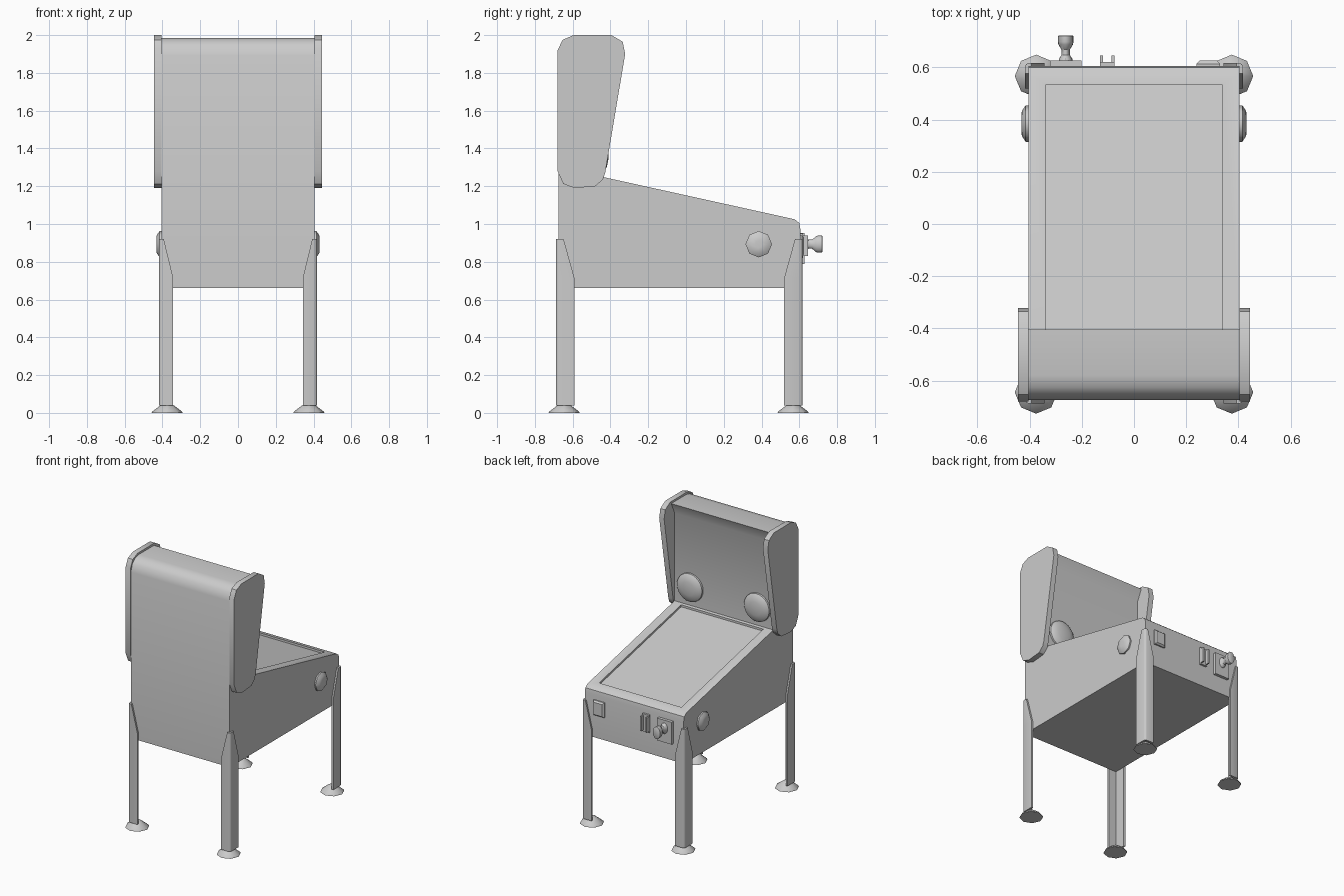
import bpy, bmesh, math
from mathutils import Matrix, Vector

cube = bpy.data.objects.get("Cube")
if cube:
    bpy.data.objects.remove(cube, do_unlink=True)

grey = bpy.data.materials.new("plain grey")
grey.use_nodes = True
grey.diffuse_color = (0.6, 0.6, 0.6, 1)
grey.node_tree.nodes["Principled BSDF"].inputs["Base Color"].default_value = (0.6, 0.6, 0.6, 1)


def finish(name, bm, angle=35):
    bmesh.ops.recalc_face_normals(bm, faces=bm.faces)
    mesh = bpy.data.meshes.new(name)
    bm.to_mesh(mesh)
    bm.free()
    mesh.materials.append(grey)
    ob = bpy.data.objects.new(name, mesh)
    bpy.context.collection.objects.link(ob)
    bpy.ops.object.select_all(action='DESELECT')
    ob.select_set(True)
    bpy.context.view_layer.objects.active = ob
    bpy.ops.object.shade_smooth_by_angle(angle=math.radians(angle))
    return ob


def loft(rings, bm=None):
    """Join equal rings of points into a closed solid."""
    bm = bm or bmesh.new()
    loops = [[bm.verts.new(p) for p in ring] for ring in rings]
    n = len(loops[0])
    for a, b in zip(loops, loops[1:]):
        for i in range(n):
            j = (i + 1) % n
            bm.faces.new((a[i], a[j], b[j], b[i]))
    bm.faces.new(loops[0])
    bm.faces.new(loops[-1])
    return bm


def slab(profile, x0, x1):
    """Extrude a side profile of (y, z) points across x."""
    return loft([[(x, y, z) for y, z in profile] for x in (x0, x1)])


def lathe(profile, sides, center, axis, stretch=1):
    """Turn (radius, distance) pairs about an axis; stretch acts along z."""
    turn = Vector((0, 0, 1)).rotation_difference(Vector(axis)).to_matrix()
    rings = []
    for r, h in profile:
        ring = []
        for i in range(sides):
            a = math.tau * i / sides
            p = turn @ Vector((r * math.cos(a), r * math.sin(a), h))
            p.z *= stretch
            ring.append(p + Vector(center))
        rings.append(ring)
    return loft(rings)


def box(bm, center, size):
    m = Matrix.Translation(center) @ Matrix.Diagonal((*size, 1))
    bmesh.ops.create_cube(bm, size=1, matrix=m)


# Cabinet and upright back in one side profile
WIDTH = 0.405
body = slab([(-.675, .66), (.605, .66), (.605, .975), (.6, 1.005), (.575, 1.025),
             (-.445, 1.25), (-.445, 1.9), (-.405, 1.985), (-.58, 1.985),
             (-.625, 1.975), (-.658, 1.945), (-.675, 1.89)], -WIDTH, WIDTH)

# Sunken playing surface on the sloping top
body.normal_update()
deck = next(f for f in body.faces
            if len(f.verts) == 4 and abs(f.calc_center_median().z - 1.1375) < .01)
bmesh.ops.inset_individual(body, faces=[deck], thickness=.05)
slope = (1.25 - 1.025) / (-.445 - .575)
for v in deck.verts:
    v.co.x = math.copysign(.337, v.co.x)
    v.co.y = .535 if v.co.y > 0 else -.425
    v.co.z = 1.025 + slope * (v.co.y - .575)
bmesh.ops.inset_individual(body, faces=[deck], thickness=.0005)
for v in deck.verts:
    v.co.z -= .015
finish("cabinet", body)

# Side cheeks of the upright back
cheek = [(-.68, 1.28), (-.65, 1.213), (-.59, 1.19), (-.48, 1.2), (-.44, 1.235),
         (-.428, 1.27), (-.322, 1.9), (-.335, 1.965), (-.395, 2), (-.595, 2),
         (-.653, 1.975), (-.68, 1.92)]

# Corner leg: an angle section that narrows at the top
def leg(sx, sy):
    t, c = .014, .014
    outer_y = .617 if sy > 0 else .688
    rings = []
    for z, w, d in ((.04, .075, .097), (.715, .075, .097), (.92, .025, .04)):
        section = [(w, 0), (c, 0), (c * .3, c * .3), (0, c), (0, d), (t, d), (t, t), (w, t)]
        rings.append([(sx * (.418 - a), sy * (outer_y - b), z) for a, b in section])
    return loft(rings)


for side, sx in (("left", 1), ("right", -1)):
    finish(side + "_cheek", slab(cheek, sx * WIDTH, sx * .445))
    finish(side + "_speaker",
           lathe([(.105, -.005), (.103, .012), (.085, .025), (.05, .033), (.015, .036)],
                 24, (sx * .275, -.445, 1.385), (0, 1, 0)))
    finish(side + "_button",
           lathe([(.07, -.01), (.07, .01), (.048, .025), (.02, .027)],
                 8, (sx * WIDTH, .385, .893), (sx, 0, 0)), 50)
    for end, sy, fy in (("front", -1, .645), ("back", 1, .567)):
        finish(f"{end}_{side}_leg", leg(sx, sy), 50)
        finish(f"{end}_{side}_foot",
               lathe([(.082, 0), (.078, .008), (.035, .04), (.02, .05)],
                     8, (sx * .375, sy * fy, 0), (0, 0, 1)), 30)

# Plunger with its mounting plate
bm = bmesh.new()
box(bm, (-.262, .612, .87), (.12, .03, .165))
finish("plunger_plate", bm)
finish("plunger",
       lathe([(.028, 0), (.026, .025), (.016, .04), (.016, .06), (.028, .08),
              (.03, .09), (.03, .112), (.026, .115)], 16, (-.262, .608, .893), (0, 1, 0), 1.5))

# Coin bracket: a backing with two upright lips
bm = bmesh.new()
box(bm, (-.103, .61, .885), (.055, .02, .13))
for x in (-.125, -.081):
    box(bm, (x, .627, .885), (.011, .038, .11))
finish("coin_bracket", bm)

# Small bevelled plate
def rect(w, h, y):
    return [(.285 + a * w, y, .885 + b * h) for a, b in ((-1, -1), (1, -1), (1, 1), (-1, 1))]


finish("small_plate", loft([rect(.045, .055, .6), rect(.045, .055, .614), rect(.033, .045, .626)]))
